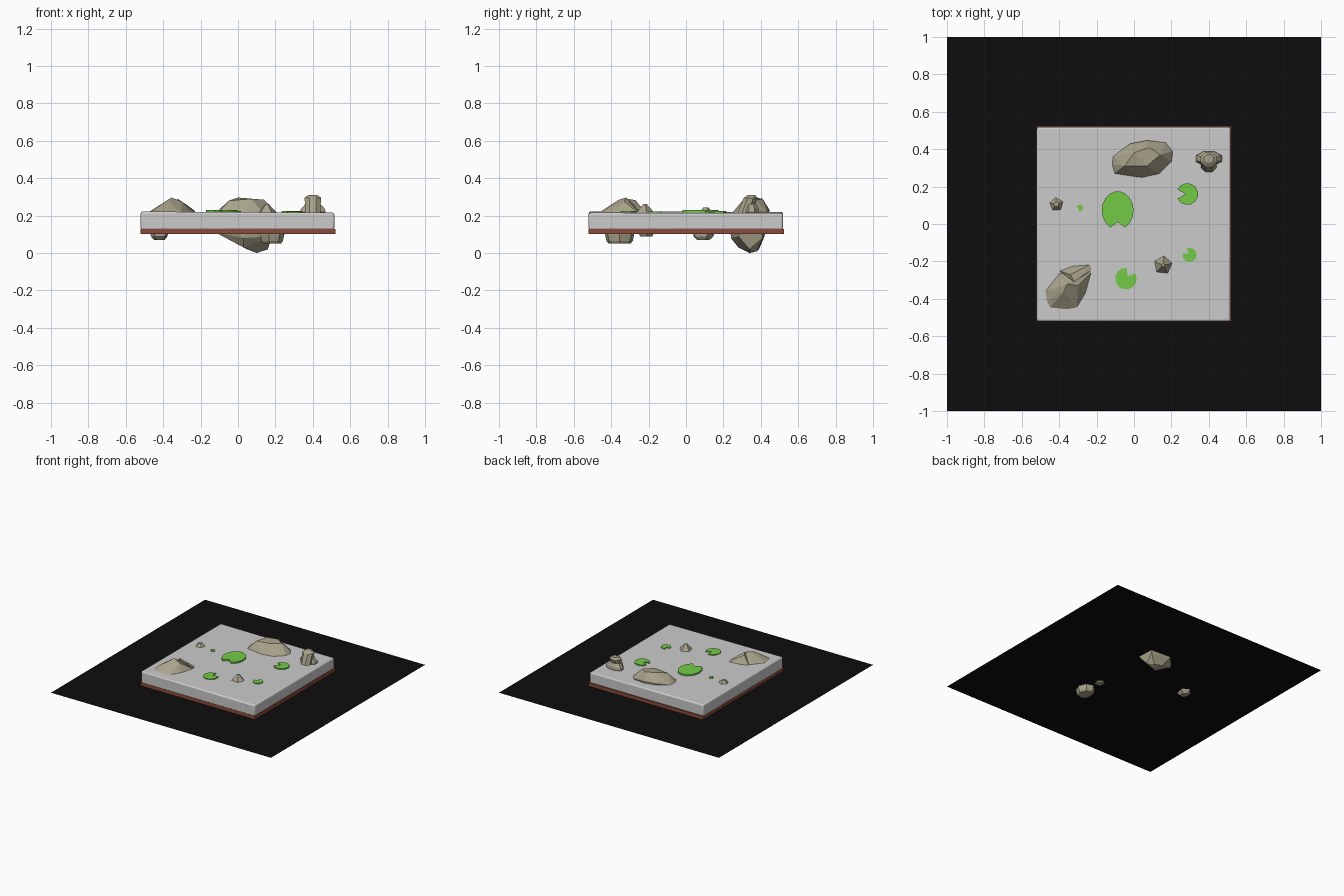
import bpy, bmesh, math
from math import cos, sin, pi, radians


def material(name, rgb):
    m = bpy.data.materials.new(name)
    m.diffuse_color = (*rgb, 1)
    return m


STONE = material("stone", (0.40, 0.37, 0.26))
GREEN = material("leaf_green", (0.17, 0.60, 0.06))
BROWN = material("clay_brown", (0.26, 0.07, 0.045))
BLACK = material("black", (0.004, 0.004, 0.004))


def finish(bm, name, mat=None):
    bmesh.ops.recalc_face_normals(bm, faces=bm.faces[:])
    me = bpy.data.meshes.new(name)
    bm.to_mesh(me)
    bm.free()
    ob = bpy.data.objects.new(name, me)
    bpy.context.collection.objects.link(ob)
    if mat:
        me.materials.append(mat)
    return ob


def hull(name, points):
    bm = bmesh.new()
    for p in points:
        bm.verts.new(p)
    res = bmesh.ops.convex_hull(bm, input=bm.verts[:])
    loose = [v for v in bm.verts if not v.link_faces]
    bmesh.ops.delete(bm, geom=loose, context='VERTS')
    bmesh.ops.dissolve_limit(bm, angle_limit=radians(4), verts=bm.verts[:], edges=bm.edges[:])
    return finish(bm, name, STONE)


def loft(name, rings, n, rot=0):
    """Faceted stone from stacked rings: (z, cx, cy, rx, ry)."""
    bm = bmesh.new()
    rows = []
    for z, cx, cy, rx, ry in rings:
        rows.append([bm.verts.new((cx + rx * cos(rot + 2 * pi * i / n),
                                   cy + ry * sin(rot + 2 * pi * i / n), z)) for i in range(n)])
    for a, b in zip(rows, rows[1:]):
        for i in range(n):
            j = (i + 1) % n
            bm.faces.new((a[i], a[j], b[j], b[i]))
    bm.faces.new(rows[0][::-1])
    bm.faces.new(rows[-1])
    return finish(bm, name, STONE)


def lily_pad(name, x, y, rx, ry, notch_deg, half_deg, depth, n, z=0.214, h=0.011):
    """Thin disc with a V notch facing notch_deg."""
    bm = bmesh.new()
    c, w = radians(notch_deg), radians(half_deg)
    pts = [(x + depth * rx * cos(c), y + depth * ry * sin(c))]
    for i in range(n):
        t = c + w + (2 * pi - 2 * w) * i / (n - 1)
        pts.append((x + rx * cos(t), y + ry * sin(t)))
    f = bm.faces.new([bm.verts.new((px, py, z)) for px, py in pts])
    ext = bmesh.ops.extrude_face_region(bm, geom=[f])
    for v in ext['geom']:
        if isinstance(v, bmesh.types.BMVert):
            v.co.z += h
    return finish(bm, name, GREEN)


def box(name, x0, x1, y0, y1, z0, z1, mat=None):
    bm = bmesh.new()
    bmesh.ops.create_cube(bm, size=1)
    for v in bm.verts:
        v.co = (x0 if v.co.x < 0 else x1, y0 if v.co.y < 0 else y1, z0 if v.co.z < 0 else z1)
    return finish(bm, name, mat)


# ground sheet
bm = bmesh.new()
bmesh.ops.create_grid(bm, x_segments=1, y_segments=1, size=1)
for v in bm.verts:
    v.co.z = 0.1
finish(bm, "ground_sheet", BLACK)

# pond bed and water block with a slightly uneven top
box("pond_bed", -0.52, 0.52, -0.52, 0.525, 0.102, 0.13, BROWN)
water = box("water_block", -0.52, 0.515, -0.52, 0.518, 0.125, 0.218)
for v in water.data.vertices:
    if v.co.z > 0.2:
        v.co.z += -0.006 * v.co.x - 0.002 * v.co.y
bev = water.modifiers.new("soft_edges", 'BEVEL')
bev.width, bev.segments = 0.010, 3
for p in water.data.polygons:
    p.use_smooth = True
bpy.context.view_layer.objects.active = water
water.select_set(True)
bpy.ops.object.shade_smooth_by_angle(angle=radians(40))
water.select_set(False)

# large stone at the back, reaching down through the pond bed
hull("large_stone", [
    (-0.05, 0.31, 0.28), (0.0, 0.38, 0.297), (0.08, 0.41, 0.29), (0.14, 0.37, 0.285), (0.07, 0.31, 0.29),
    (-0.125, 0.32, 0.21), (-0.115, 0.36, 0.215), (-0.02, 0.43, 0.23), (0.07, 0.447, 0.23),
    (0.17, 0.435, 0.22), (0.205, 0.39, 0.22), (0.205, 0.33, 0.21), (0.14, 0.265, 0.21),
    (0.04, 0.235, 0.20), (-0.11, 0.265, 0.21), (-0.12, 0.30, 0.11), (0.0, 0.42, 0.09),
    (0.17, 0.41, 0.08), (0.18, 0.28, 0.09), (0.03, 0.24, 0.08),
    (0.03, 0.28, 0.03), (0.05, 0.39, 0.02), (0.10, 0.34, 0.0), (0.16, 0.34, 0.02), (0.12, 0.38, 0.01)])

# front left stone with a raised ridge
hull("ridge_stone", [
    (-0.475, -0.36, 0.22), (-0.475, -0.42, 0.215), (-0.455, -0.455, 0.215), (-0.36, -0.465, 0.215),
    (-0.305, -0.455, 0.215), (-0.255, -0.37, 0.215), (-0.23, -0.26, 0.22), (-0.25, -0.245, 0.22),
    (-0.40, -0.265, 0.22), (-0.355, -0.32, 0.297), (-0.375, -0.36, 0.285), (-0.30, -0.33, 0.275),
    (-0.42, -0.40, 0.25), (-0.40, -0.40, 0.14), (-0.32, -0.32, 0.14)])
hull("ridge_stone_shoulder", [
    (-0.40, -0.25, 0.215), (-0.33, -0.222, 0.215), (-0.23, -0.215, 0.215), (-0.23, -0.25, 0.225),
    (-0.34, -0.27, 0.283), (-0.32, -0.31, 0.289), (-0.27, -0.27, 0.255), (-0.30, -0.25, 0.16)])

# back right stone: wide foot with a knob on top
loft("knob_stone_foot", [(0.16, 0.40, 0.35, 0.04, 0.03), (0.22, 0.40, 0.35, 0.075, 0.042),
                         (0.238, 0.40, 0.352, 0.068, 0.038), (0.265, 0.40, 0.345, 0.04, 0.032)], 8, pi / 8)
loft("knob_stone_top", [(0.21, 0.40, 0.315, 0.045, 0.042), (0.255, 0.40, 0.33, 0.045, 0.042),
                        (0.295, 0.40, 0.345, 0.048, 0.04), (0.31, 0.40, 0.35, 0.027, 0.022)], 8, pi / 8)

# small stones: two with tips showing, one sunk under the water
loft("small_stone_left", [(0.07, -0.42, 0.09, 0.03, 0.035), (0.09, -0.42, 0.09, 0.047, 0.058),
                          (0.14, -0.42, 0.095, 0.055, 0.06), (0.215, -0.415, 0.105, 0.042, 0.042),
                          (0.243, -0.415, 0.105, 0.015, 0.015)], 5, 0.4)
loft("small_stone_right", [(0.09, 0.155, -0.215, 0.03, 0.035), (0.13, 0.155, -0.215, 0.06, 0.06),
                           (0.215, 0.155, -0.22, 0.052, 0.052), (0.262, 0.155, -0.22, 0.01, 0.01)], 5, 0.2)
loft("sunken_stone", [(0.05, 0.18, -0.355, 0.05, 0.06), (0.065, 0.18, -0.355, 0.06, 0.072),
                      (0.10, 0.18, -0.355, 0.068, 0.08), (0.15, 0.18, -0.355, 0.06, 0.065),
                      (0.18, 0.18, -0.355, 0.03, 0.035)], 7)

# lily pads
lily_pad("lily_pad_large", -0.087, 0.072, 0.085, 0.103, -90, 28, 0.6, 16, 0.216, 0.014)
lily_pad("lily_pad_right", 0.285, 0.16, 0.058, 0.058, 180, 25, 0.15, 12)
lily_pad("lily_pad_front", -0.043, -0.292, 0.058, 0.058, 57, 28, 0.25, 12)
lily_pad("lily_pad_small", 0.297, -0.165, 0.038, 0.038, 140, 28, 0.2, 10, 0.212)
lily_pad("lily_pad_tiny", -0.29, 0.086, 0.018, 0.018, 200, 30, 0.2, 8)
